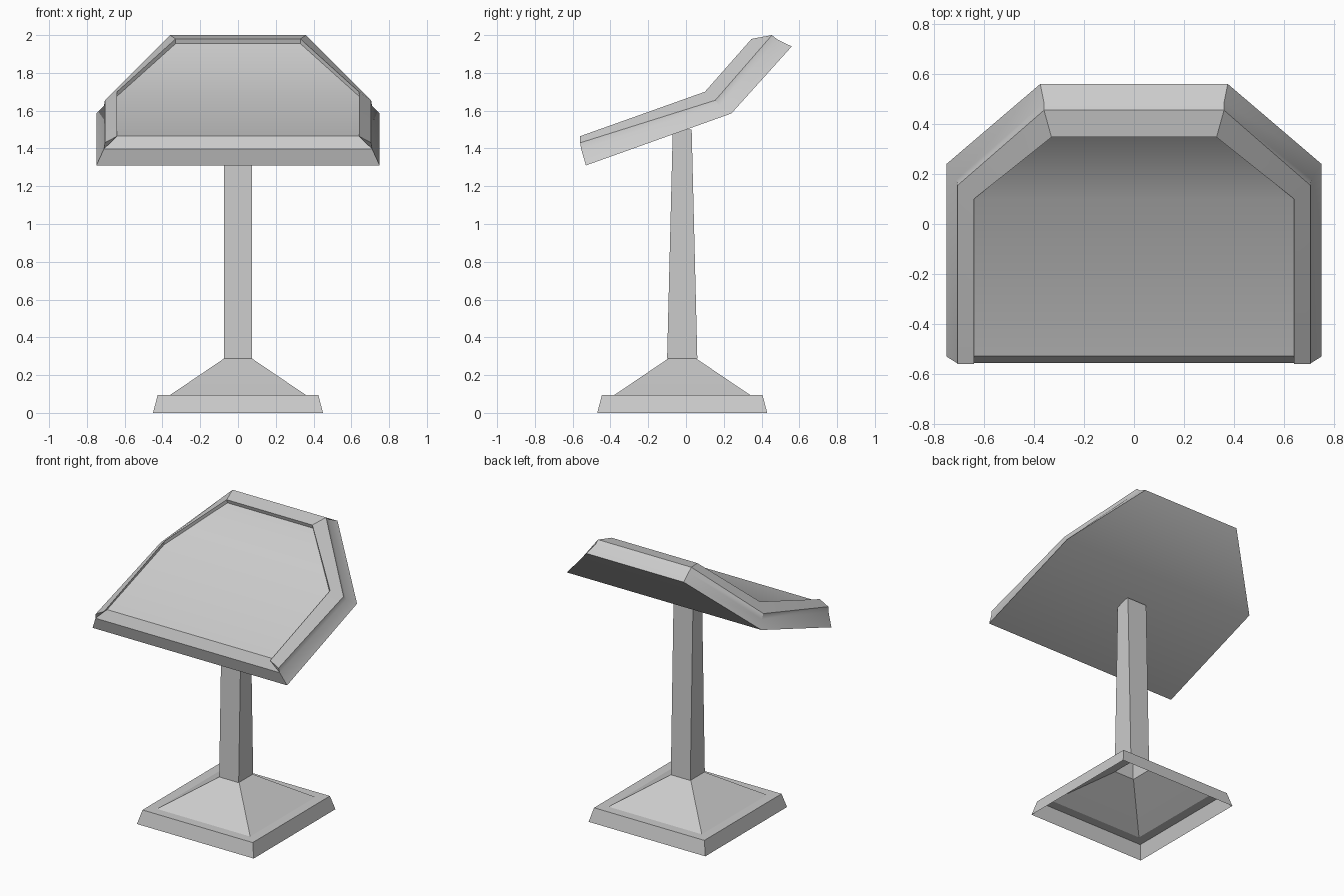
import bpy, math

if "Cube" in bpy.data.objects:
    bpy.data.objects.remove(bpy.data.objects["Cube"])


def make(name, verts, faces, smooth=False):
    mesh = bpy.data.meshes.new(name)
    mesh.from_pydata(verts, [], faces)
    obj = bpy.data.objects.new(name, mesh)
    bpy.context.collection.objects.link(obj)
    bpy.context.view_layer.objects.active = obj
    bpy.ops.object.select_all(action='DESELECT')
    obj.select_set(True)
    bpy.ops.object.mode_set(mode='EDIT')
    bpy.ops.mesh.select_all(action='SELECT')
    bpy.ops.mesh.normals_make_consistent(inside=False)
    bpy.ops.object.mode_set(mode='OBJECT')
    if smooth:
        bpy.ops.object.shade_smooth_by_angle(angle=math.radians(30))
    return obj


def rect_tower(name, levels):
    """Open-ended stack of rectangles: (half x, y min, y max, z)."""
    verts, faces = [], []
    for hx, y0, y1, z in levels:
        verts += [(-hx, y0, z), (hx, y0, z), (hx, y1, z), (-hx, y1, z)]
    for k in range(len(levels) - 1):
        for i in range(4):
            j = (i + 1) % 4
            faces.append((4*k + i, 4*k + j, 4*k + 4 + j, 4*k + 4 + i))
    return make(name, verts, faces)


# Stepped hollow foot
foot = [(0.45, 0), (0.425, 0.095), (0.36, 0.095), (0.27, 0.155), (0.075, 0.287)]
rect_tower("base", [(h, -0.02 - h, -0.02 + h, z) for h, z in foot])

# Post tapering front to back
rect_tower("post", [(0.075, -0.10, 0.06, 0.287), (0.075, -0.07, 0.03, 1.50)])

# Bent display panel: right-hand halves of the rings, mirrored to the left
rings = [
    [(0.75, -0.53, 1.31), (0.75, 0.24, 1.585), (0.375, 0.56, 1.94)],     # underside
    [(0.71, -0.555, 1.397), (0.71, 0.178, 1.625), (0.36, 0.485, 1.976)],  # rim outer edge
    [(0.705, -0.56, 1.43), (0.705, 0.155, 1.655), (0.36, 0.455, 2.0)],   # rim crest
    [(0.64, -0.56, 1.465), (0.64, 0.10, 1.70), (0.33, 0.347, 1.98)],     # rim inner edge
    [(0.64, -0.527, 1.465), (0.64, 0.10, 1.677), (0.33, 0.355, 1.955)],  # recessed face
]
verts, faces = [], []
for half in rings:
    verts += half + [(-x, y, z) for x, y, z in reversed(half)]
for r in range(4):
    for c in range(5):
        a = 6*r + c
        faces.append((a, a + 1, a + 7, a + 6))
# Underside and recessed face, each folded across the middle
for o in (0, 24):
    faces += [(o, o + 1, o + 4, o + 5), (o + 1, o + 2, o + 3, o + 4)]
# Front wall, front slope and the rim ends
faces += [(0, 5, 11, 6), (6, 11, 29, 24), (6, 12, 18, 24), (11, 17, 23, 29)]
make("display_panel", verts, faces, smooth=True)
